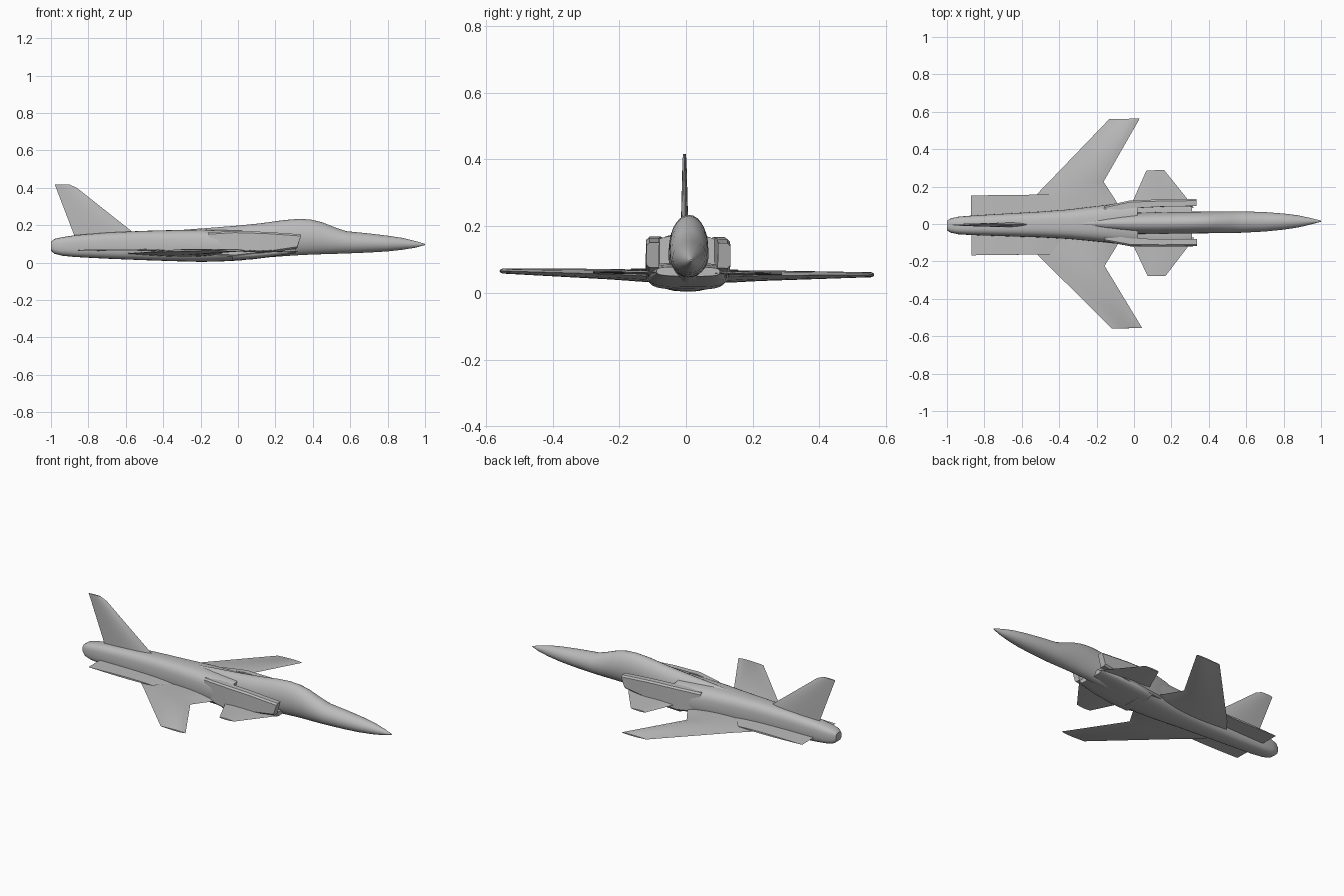
import bpy, math
from mathutils import Matrix

cube = bpy.data.objects.get("Cube")
if cube:
    bpy.data.objects.remove(cube)

grey = bpy.data.materials.new("airframe_grey")
grey.use_nodes = True
COLOR = (0.5, 0.5, 0.5, 1)
grey.diffuse_color = COLOR
grey.node_tree.nodes["Principled BSDF"].inputs["Base Color"].default_value = COLOR

# The whole aircraft sits with a slight yaw and roll
POSE = (Matrix.Translation((0, 0.003, 0.06)) @ Matrix.Rotation(0.012, 4, 'Z')
        @ Matrix.Rotation(-0.01, 4, 'X') @ Matrix.Translation((0, 0, -0.06)))


def skin(name, rings, mirror=False, angle=35):
    """Joins equal rings of points into a capped solid."""
    n = len(rings[0])
    verts = [p for ring in rings for p in ring]
    faces = [tuple(range(n)), tuple(range(len(verts) - n, len(verts)))]
    for r in range(len(rings) - 1):
        for i in range(n):
            j = (i + 1) % n
            faces.append((r * n + i, r * n + j, r * n + n + j, r * n + n + i))
    mesh = bpy.data.meshes.new(name)
    mesh.from_pydata(verts, [], faces)
    mesh.materials.append(grey)
    obj = bpy.data.objects.new(name, mesh)
    bpy.context.collection.objects.link(obj)
    obj.matrix_world = POSE
    bpy.ops.object.select_all(action='DESELECT')
    obj.select_set(True)
    bpy.context.view_layer.objects.active = obj
    bpy.ops.object.mode_set(mode='EDIT')
    bpy.ops.mesh.select_all(action='SELECT')
    bpy.ops.mesh.normals_make_consistent(inside=False)
    bpy.ops.object.mode_set(mode='OBJECT')
    bpy.ops.object.shade_smooth_by_angle(angle=math.radians(angle))
    if mirror:
        mod = obj.modifiers.new("other_side", 'MIRROR')
        mod.use_axis = (False, True, False)
    return obj


def body(name, stations, power=2, sides=28):
    """Stations are x, half width, bottom z, top z."""
    rings = []
    for x, w, lo, hi in stations:
        ring = []
        for i in range(sides):
            a = 2 * math.pi * i / sides
            c, s = math.cos(a), math.sin(a)
            y = math.copysign(abs(c) ** (2 / power), c) * w
            z = math.copysign(abs(s) ** (2 / power), s) * (hi - lo) / 2
            ring.append((x, y, (lo + hi) / 2 + z))
        rings.append(ring)
    return skin(name, rings)


def foil(name, stations, z0, upright=False, mirror=True, steps=8):
    """Stations are span, leading x, trailing x, thickness, height offset."""
    rings = []
    for span, lead, trail, thick, dz in stations:
        ring = []
        for i in range(2 * steps):
            t = i / steps if i <= steps else 2 - i / steps
            side = 1 if i < steps else -1
            h = side * thick / 2 * math.sin(math.pi * t ** 0.75)
            x = lead + (trail - lead) * t
            # the fin's tip and root edges follow a vertical span
            ring.append((x, h, span) if upright else (x, span, z0 + dz + h))
        rings.append(ring)
    return skin(name, rings, mirror)


# Nose, cockpit bulge and spine
body("forward_fuselage", [
    (1.0, 0.003, 0.094, 0.1), (0.95, 0.016, 0.08, 0.115), (0.88, 0.032, 0.069, 0.132),
    (0.8, 0.043, 0.06, 0.144), (0.7, 0.052, 0.054, 0.156), (0.58, 0.057, 0.049, 0.168),
    (0.52, 0.058, 0.047, 0.188), (0.45, 0.058, 0.045, 0.216), (0.39, 0.058, 0.043, 0.23),
    (0.33, 0.058, 0.04, 0.234), (0.25, 0.058, 0.035, 0.228), (0.12, 0.058, 0.025, 0.21),
    (0, 0.056, 0.02, 0.198), (-0.15, 0.045, 0.02, 0.186), (-0.3, 0.015, 0.03, 0.175)])

# Boxy rear fuselage narrowing to a rounded tail
body("rear_fuselage", [
    (0.02, 0.12, 0.012, 0.172), (-0.1, 0.107, 0.006, 0.175), (-0.2, 0.095, 0.004, 0.177),
    (-0.35, 0.079, 0.008, 0.174), (-0.5, 0.069, 0.013, 0.17), (-0.7, 0.06, 0.021, 0.161),
    (-0.87, 0.052, 0.03, 0.147), (-0.94, 0.047, 0.037, 0.136),
    (-0.98, 0.038, 0.047, 0.127), (-1.0, 0.026, 0.063, 0.112)], power=3)

# Belly between the air intakes
body("belly", [(0.31, 0.095, 0.05, 0.078), (0.2, 0.112, 0.033, 0.085),
               (0.08, 0.119, 0.018, 0.09), (-0.03, 0.115, 0.01, 0.09)], power=3.5)

# Side air intakes with raked mouths
rings = []
for xb, xt, inner, outer, lo, hi in [(0.315, 0.335, 0.088, 0.126, 0.075, 0.15),
                                     (0.15, 0.15, 0.087, 0.126, 0.05, 0.163),
                                     (-0.02, -0.02, 0.08, 0.122, 0.03, 0.168),
                                     (-0.16, -0.16, 0.06, 0.094, 0.04, 0.16)]:
    c = 0.009
    rings.append([(xb, inner, lo), (xb, outer - c, lo), (xb, outer, lo + c),
                  (xt, outer, hi - c), (xt, outer - c, hi), (xt, inner, hi)])
skin("air_intake", rings, mirror=True)

# Forward swept wings
foil("wing", [(0.04, -0.05, -0.62, 0.036, -0.012), (0.13, -0.1, -0.55, 0.036, -0.01),
              (0.225, -0.16, -0.455, 0.032, -0.006), (0.553, 0.033, -0.132, 0.015, 0),
              (0.56, 0.036, -0.125, 0.008, 0)], 0.06)

# Small foreplanes
foil("foreplane", [(0.08, -0.03, 0.32, 0.012, 0), (0.13, 0, 0.285, 0.012, 0),
                   (0.283, 0.07, 0.165, 0.008, 0)], 0.06)

# Flat strakes beside the tail
foil("tail_strake", [(0.03, -0.35, -0.87, 0.012, 0), (0.16, -0.45, -0.87, 0.01, 0)], 0.066)

# Upright fin with a clipped tip
foil("tail_fin", [(0.1, -0.48, -0.858, 0.026, 0), (0.165, -0.565, -0.883, 0.024, 0),
                  (0.4, -0.862, -0.973, 0.012, 0), (0.417, -0.9, -0.98, 0.008, 0)],
     0, upright=True, mirror=False)
